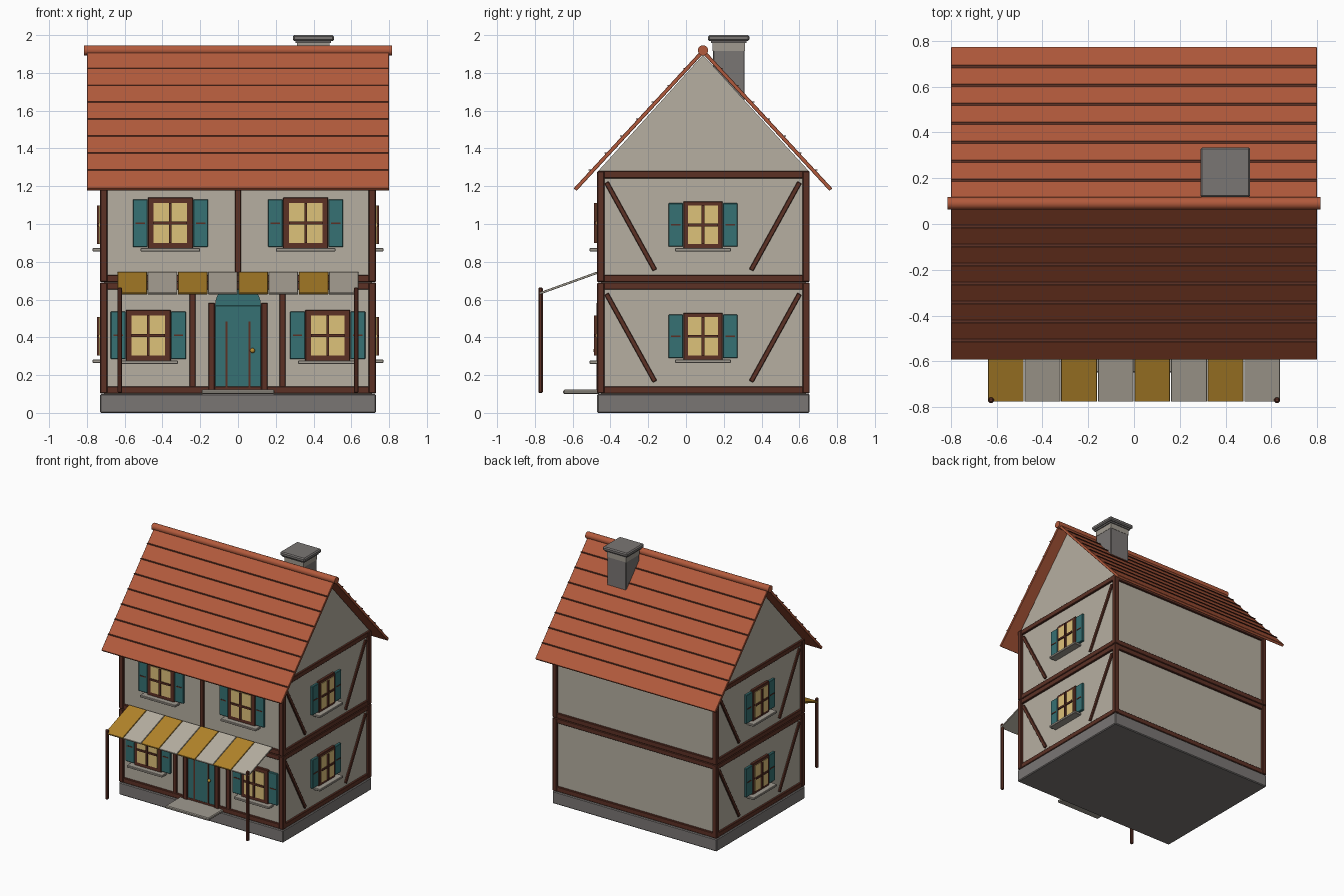
import bpy, bmesh, math
from mathutils import Matrix, Vector

if "Cube" in bpy.data.objects:
    bpy.data.objects.remove(bpy.data.objects["Cube"])


def mat(name, r, g, b):
    m = bpy.data.materials.new(name)
    lin = [((c / 255 + 0.055) / 1.055) ** 2.4 for c in (r, g, b)]
    m.diffuse_color = (*lin, 1)
    m.use_nodes = True
    m.node_tree.nodes["Principled BSDF"].inputs["Base Color"].default_value = m.diffuse_color
    return m


WALL = mat("cream plaster", 182, 175, 161)
WOOD = mat("dark wood", 92, 49, 37)
ROOF = mat("terracotta", 178, 90, 60)
STONE = mat("grey stone", 122, 118, 116)
LIGHT = mat("pale stone", 160, 154, 144)
TEAL = mat("teal paint", 54, 113, 115)
GLASS = mat("warm glass", 222, 194, 122)
GOLD = mat("mustard cloth", 178, 132, 42)
BRASS = mat("brass", 186, 142, 50)

WX, YF, YB, YC = 0.71, -0.45, 0.635, 0.09   # wall faces and ridge line


def finish(name, bm, material, smooth=False):
    bmesh.ops.recalc_face_normals(bm, faces=bm.faces[:])
    me = bpy.data.meshes.new(name)
    for f in bm.faces:
        f.smooth = smooth and len(f.verts) < 5
    bm.to_mesh(me)
    bm.free()
    me.materials.append(material)
    ob = bpy.data.objects.new(name, me)
    bpy.context.collection.objects.link(ob)
    return ob


def box(name, x, y, z, material, bevel=0.004, rx=0.0):
    """Box from (min, max) ranges, turned about x around its centre."""
    bm = bmesh.new()
    bmesh.ops.create_cube(bm, size=1)
    size = [abs(r[1] - r[0]) for r in (x, y, z)]
    bmesh.ops.scale(bm, vec=size, verts=bm.verts)
    if bevel:
        bmesh.ops.bevel(bm, geom=bm.edges[:], offset=min(bevel, min(size) * 0.3),
                        segments=1, affect='EDGES', profile=0.5)
    ob = finish(name, bm, material)
    ob.location = [(r[0] + r[1]) / 2 for r in (x, y, z)]
    ob.rotation_euler.x = rx
    return ob


def cylinder(name, loc, radius, length, axis, material, sides=24):
    bm = bmesh.new()
    bmesh.ops.create_cone(bm, cap_ends=True, segments=sides, radius1=radius,
                          radius2=radius, depth=length)
    rot = Matrix.Rotation(math.pi / 2, 4, 'Y' if axis == 'x' else 'X')
    bmesh.ops.transform(bm, matrix=rot, verts=bm.verts)
    ob = finish(name, bm, material, True)
    ob.location = loc
    return ob


def plate(name, side, u, z, d, material, bevel=0.003):
    """Box on a wall: u along the wall, d = depth out from the wall face."""
    if side == "front":
        return box(name, u, (YF - d[1], YF - d[0]), z, material, bevel)
    if side == "back":
        return box(name, u, (YB + d[0], YB + d[1]), z, material, bevel)
    s = 1 if side == "right" else -1
    return box(name, sorted((s * (WX + d[0]), s * (WX + d[1]))), u, z, material, bevel)


def window(side, u, z, w, h, border, sill):
    n = side + "_window_"
    span = lambda c, s: (c - s / 2, c + s / 2)
    gw, gh = w - 2 * border, h - 2 * border
    plate(n + "frame", side, span(u, w), span(z, h), (-0.01, 0.02), WOOD)
    plate(n + "glass", side, span(u, gw), span(z, gh), (0, 0.025), GLASS, 0)
    plate(n + "upright_bar", side, span(u, 0.014), span(z, gh), (0, 0.036), WOOD, 0)
    plate(n + "cross_bar", side, span(u, gw), span(z, 0.014), (0, 0.034), WOOD, 0)
    plate(n + "sill", side, span(u, sill), span(z - h / 2 - 0.006, 0.018), (-0.01, 0.06), LIGHT)
    for s in (-1, 1):
        c = u + s * (w / 2 + 0.041)
        plate(n + "shutter", side, span(c, 0.078), span(z, h - 0.02), (-0.01, 0.018), TEAL)
        plate(n + "shutter_rail", side, span(c, 0.05), span(z, 0.008), (0, 0.021), WOOD, 0)


# Stone base, walls, gable
box("stone_base", (-0.73, 0.73), (-0.47, 0.655), (0, 0.1), STONE, 0.006)
box("walls", (-WX, WX), (YF, YB), (0.095, 1.28), WALL, 0)
bm = bmesh.new()
tri = bm.faces.new([bm.verts.new((-WX, y, z)) for y, z in
                    ((YF - 0.015, 1.28), (YB + 0.015, 1.28), (YC, 1.895))])
ext = bmesh.ops.extrude_face_region(bm, geom=[tri])
bmesh.ops.translate(bm, vec=(2 * WX, 0, 0),
                    verts=[v for v in ext["geom"] if isinstance(v, bmesh.types.BMVert)])
finish("gable", bm, WALL)

# Timber frame for both floors
for floor, z0 in (("lower", 0.103), ("upper", 0.693)):
    z1 = z0 + 0.587
    for x in ((-0.73, -0.692), (0.692, 0.73)):
        for y in ((-0.47, -0.432), (0.617, 0.655)):
            box(floor + "_corner_post", x, y, (z0, z1), WOOD)
    for zz in ((z0, z0 + 0.038), (z1 - 0.038, z1)):
        for side in ("front", "back"):
            plate(floor + "_beam", side, (-0.7, 0.7), zz, (-0.015, 0.016), WOOD)
        for side in ("left", "right"):
            plate(floor + "_beam", side, (-0.44, 0.625), zz, (-0.015, 0.016), WOOD)
    for x in ((-0.24, 0.235) if floor == "lower" else (0,)):
        plate(floor + "_stud", "front", (x - 0.016, x + 0.016), (z0, z1), (-0.015, 0.015), WOOD)
    # Leaning braces on the two ends
    for side in ("left", "right"):
        for s in (-1, 1):
            c, zc = YC + s * 0.383, z0 + 0.295
            ob = plate(floor + "_brace", side, (c - 0.0125, c + 0.0125),
                       (zc - 0.265, zc + 0.265), (-0.015, 0.012), WOOD)
            ob.rotation_euler.x = -s * math.atan2(0.257, 0.465)
    up = z0 - 0.103
    for side in ("left", "right"):
        window(side, YC, 0.405 + up, 0.206, 0.25, 0.023, 0.295)

# Front windows
for s in (-1, 1):
    window("front", s * 0.475, 0.41, 0.238, 0.272, 0.03, 0.315)
    window("front", s * 0.358, 1.005, 0.238, 0.272, 0.03, 0.315)

# Door with round top, jambs, battens, knob and step
plate("door", "front", (-0.123, 0.123), (0.11, 0.57), (-0.01, 0.015), TEAL)
cylinder("door_arch", (0, YF, 0.57), 0.121, 0.026, 'y', TEAL, 32)
for s in (-1, 1):
    plate("door_jamb", "front", (s * 0.14 - 0.017, s * 0.14 + 0.017), (0.105, 0.582),
          (-0.01, 0.025), WOOD)
    plate("door_batten", "front", (s * 0.061 - 0.005, s * 0.061 + 0.005), (0.135, 0.485),
          (0, 0.019), WOOD, 0)
bm = bmesh.new()
bmesh.ops.create_uvsphere(bm, u_segments=16, v_segments=10, radius=0.013)
finish("door_knob", bm, BRASS, True).location = (0.077, -0.478, 0.33)
box("door_step", (-0.193, 0.193), (-0.65, -0.455), (0.1, 0.123), LIGHT, 0.006)

# Striped awning on two poles
a = math.atan2(0.11, 0.305)
for i in range(8):
    x = -0.56 + 0.16 * i
    box("awning_stripe", (x - 0.078, x + 0.078), (-0.785, -0.461), (0.681, 0.693),
        WALL if i % 2 else GOLD, 0.002, a)
for s in (-1, 1):
    box("awning_pole", (s * 0.625 - 0.012, s * 0.625 + 0.012), (-0.782, -0.758),
        (0.105, 0.665), WOOD, 0.006)

# Roof slopes with thin tile courses and ridge cap
slope = math.atan2(0.733, 0.677)
half = math.hypot(0.733, 0.677) / 2
for s, side in ((-1, "front"), (1, "back")):
    c = YC + s * 0.3385
    box(side + "_roof", (-0.8, 0.8), (c - half, c + half), (1.5385, 1.5585), ROOF, 0.002, -s * slope)
    for k in range(7):
        d = 0.097 + 0.083 * k
        z = 1.93 - d * 0.733 / 0.677
        y = YC + s * d
        box(side + "_tile_course", (-0.8, 0.8), (y - 0.01, y + 0.01), (z - 0.002, z + 0.002), WOOD, 0)
cylinder("ridge_cap", (0, YC, 1.919), 0.027, 1.63, 'x', ROOF, 20)

# Chimney
box("chimney", (0.315, 0.483), (0.143, 0.31), (1.6, 1.965), STONE)
box("chimney_band", (0.313, 0.485), (0.141, 0.312), (1.915, 1.958), LIGHT, 0)
box("chimney_cap", (0.29, 0.508), (0.117, 0.335), (1.968, 2.0), STONE, 0.008)
box("chimney_neck", (0.305, 0.493), (0.132, 0.32), (1.957, 1.97), STONE, 0)
